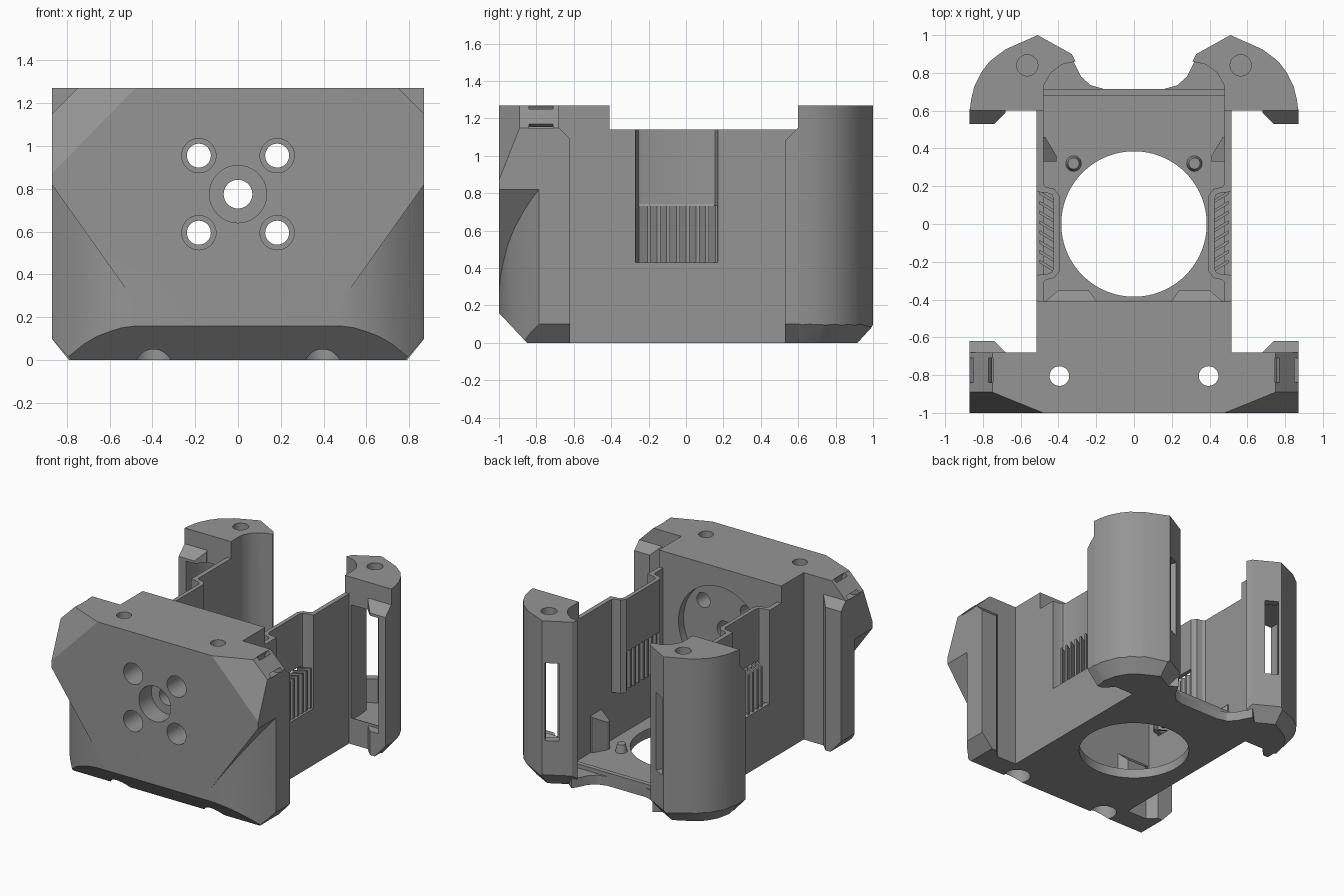
import bpy, bmesh, math
from mathutils import Vector, Matrix

if "Cube" in bpy.data.objects:
    bpy.data.objects.remove(bpy.data.objects["Cube"])

grey = bpy.data.materials.new("mid grey plastic")
grey.diffuse_color = (0.30, 0.30, 0.30, 1)
grey.use_nodes = True
grey.node_tree.nodes["Principled BSDF"].inputs["Base Color"].default_value = grey.diffuse_color


def finish(name, bm):
    bmesh.ops.recalc_face_normals(bm, faces=bm.faces)
    me = bpy.data.meshes.new(name)
    bm.to_mesh(me)
    bm.free()
    me.materials.append(grey)
    ob = bpy.data.objects.new(name, me)
    bpy.context.collection.objects.link(ob)
    return ob


def prism(name, pts, z0, z1, s=1, planes=()):
    """Extrude a plan outline; trim with (point, normal) planes; s=-1 mirrors x."""
    bm = bmesh.new()
    f = bm.faces.new([bm.verts.new((x, y, z0)) for x, y in pts])
    r = bmesh.ops.extrude_face_region(bm, geom=[f])
    vs = [v for v in r["geom"] if isinstance(v, bmesh.types.BMVert)]
    bmesh.ops.translate(bm, verts=vs, vec=(0, 0, z1 - z0))
    for co, no in planes:
        g = bm.verts[:] + bm.edges[:] + bm.faces[:]
        bmesh.ops.bisect_plane(bm, geom=g, plane_co=co, plane_no=no, clear_outer=True)
        bmesh.ops.holes_fill(bm, edges=[e for e in bm.edges if e.is_boundary], sides=0)
    bmesh.ops.scale(bm, vec=(s, 1, 1), verts=bm.verts)
    return finish(name, bm)


def box(name, x0, x1, y0, y1, z0, z1, s=1, planes=()):
    return prism(name, [(x0, y0), (x1, y0), (x1, y1), (x0, y1)], z0, z1, s, planes)


def cyl(name, a, b, r, r2=None, n=40):
    a, b = Vector(a), Vector(b)
    d = b - a
    bm = bmesh.new()
    m = Matrix.Translation((a + b) / 2) @ d.to_track_quat('Z', 'Y').to_matrix().to_4x4()
    bmesh.ops.create_cone(bm, cap_ends=True, segments=n, radius1=r,
                          radius2=r if r2 is None else r2, depth=d.length, matrix=m)
    return finish(name, bm)


def cut(ob, *tools):
    bpy.context.view_layer.objects.active = ob
    for t in tools:
        m = ob.modifiers.new("cut", 'BOOLEAN')
        m.operation, m.solver, m.object = 'DIFFERENCE', 'EXACT', t
        bpy.ops.object.modifier_apply(modifier=m.name)
        bpy.data.objects.remove(t)


# front block: wings plus central body, trimmed with chamfers and corner facets
half = [(0.87, -1), (0.87, -0.68), (0.515, -0.68), (0.515, -0.41)]
plan = half + [(-x, y) for x, y in reversed(half)]
trims = [((0, -1, 0.16), (0, -0.16, -0.15))]
for s in (1, -1):
    trims += [((s * 0.87, 0, 0.10), (s * 0.10, 0, -0.09)),
              ((s * 0.87, 0, 1.15), (s, 0, 1)),
              ((s * 0.48, -1, 1.27), (s * 0.407, -1, 0.397))]
block = prism("front_block", plan, 0, 1.27, 1, trims)

# undercut rounded lower corners, vertical bolt holes, tie loops
for s in (1, -1):
    corner = [(0.47, -1.0), (0.54, -0.992), (0.6, -0.975), (0.66, -0.953), (0.72, -0.92),
              (0.785, -0.87), (0.84, -0.82), (0.87, -0.785), (0.95, -0.7), (0.95, -1.1), (0.47, -1.1)]
    cut(block, prism("corner_cutter", corner, -0.1, 1.1, s,
                     [((0.48, -1, 0.27), (-0.55, 0, 0.39))]))
    cut(block, cyl("bolt_cutter", (s * 0.395, -0.805, -0.1), (s * 0.395, -0.805, 1.4), 0.052),
        cyl("head_cutter", (s * 0.395, -0.805, -0.1), (s * 0.395, -0.805, 0.12), 0.092))
    ring = cyl("tie_cutter", (s * 0.81, -0.84, 1.21), (s * 0.81, -0.71, 1.21), 0.088)
    cut(ring, cyl("tie_core", (s * 0.81, -0.9, 1.21), (s * 0.81, -0.6, 1.21), 0.057))
    cut(block, ring)

# front screw holes with counterbores, fan recess behind
cut(block, cyl("fan_recess_cutter", (0, -0.47, 0.775), (0, -0.3, 0.775), 0.35, n=64))
for x in (-0.183, 0.183):
    for z in (0.595, 0.955):
        cut(block, cyl("screw_cutter", (x, -1.2, z), (x, 0, z), 0.056),
            cyl("screw_head_cutter", (x, -1.2, z), (x, -0.72, z), 0.08))
cut(block, cyl("centre_cutter", (0, -1.2, 0.775), (0, 0, 0.775), 0.067),
    cyl("centre_head_cutter", (0, -1.2, 0.775), (0, -0.85, 0.775), 0.134))

# floor with large round opening
side = [(0.515, -0.45), (0.515, 0.70), (0.45, 0.80), (0.34, 0.89), (0.315, 0.85),
        (0.28, 0.78), (0.23, 0.735), (0.16, 0.715)]
floor = prism("floor", side + [(-x, y) for x, y in reversed(side)], 0, 0.07)
cut(floor, cyl("opening_cutter", (0, 0, -1), (0, 0, 1), 0.385, n=72))
box("floor_rear_lip", -0.48, 0.48, 0.68, 0.715, 0.02, 0.10)

post_plan = [(0.87, 0.60), (0.862, 0.66), (0.845, 0.73), (0.81, 0.80), (0.765, 0.86),
             (0.72, 0.895), (0.68, 0.925), (0.51, 1.0), (0.33, 0.90), (0.31, 0.86),
             (0.38, 0.845), (0.44, 0.80), (0.475, 0.74), (0.48, 0.70), (0.48, 0.60)]
pocket = [(0.81, 0.5), (0.81, 0.64), (0.78, 0.74), (0.71, 0.84), (0.64, 0.89), (0.52, 0.94),
          (0.43, 0.89), (0.52, 0.80), (0.53, 0.72), (0.53, 0.5)]

for s, tag in ((1, "right"), (-1, "left")):
    # rear post: hollow, chamfered foot, window and blind bolt hole
    feet = []
    for a in (0, 12, 30, 48, 62, 119):
        n = Vector((math.cos(math.radians(a)), math.sin(math.radians(a)), 0))
        h = max(n.x * x + n.y * y for x, y in post_plan)
        feet.append((n * h + Vector((0, 0, 0.10)), n * 0.10 + Vector((0, 0, -0.08))))
    post = prism(tag + "_rear_post", post_plan, 0, 1.27, s, feet)
    cut(post, prism("pocket_cutter", pocket, 0.18, 1.06, s, [((0.6, 0.6, 0.2), (0, -0.5, -1))]),
        prism("window_cutter", [(0.46, 1.05), (0.375, 1.003), (0.455, 0.86), (0.54, 0.907)],
              0.36, 0.95, s),
        cyl("post_bolt_cutter", (s * 0.565, 0.84, 1.12), (s * 0.565, 0.84, 1.4), 0.056))

    # guide lips facing each other on wings and posts
    foot = ((0.87, 0, 0.10), (0.10, 0, -0.09))
    prism(tag + "_front_lip", [(0.87, -0.69), (0.87, -0.62), (0.74, -0.62), (0.68, -0.68), (0.68, -0.69)],
          0, 1.15, s, [foot, ((0, -0.62, 1.09), (0, 1, 1))])
    prism(tag + "_rear_lip", [(0.87, 0.61), (0.87, 0.53), (0.74, 0.53), (0.68, 0.59), (0.68, 0.61)],
          0, 1.15, s, [foot, ((0, 0.53, 1.08), (0, -1, 1))])
    lip = bpy.data.objects[tag + "_rear_lip"]
    cut(lip, box("lip_cutter", 0.6, 0.81, 0.4, 0.7, 0.18, 1.06, s))

    # thin side wall with inward bulge and vent opening
    box(tag + "_lower_wall", 0.48, 0.515, -0.42, 0.70, 0, 0.43, s)
    bulge = [(0.515, -0.42), (0.515, -0.27), (0.46, -0.265), (0.435, -0.255), (0.425, -0.23),
             (0.425, 0.13), (0.435, 0.155), (0.46, 0.165), (0.515, 0.17), (0.515, 0.60),
             (0.48, 0.60), (0.48, 0.21), (0.465, 0.195), (0.42, 0.185), (0.395, 0.15),
             (0.395, -0.25), (0.42, -0.285), (0.465, -0.295), (0.48, -0.31), (0.48, -0.42)]
    wall = prism(tag + "_upper_wall", bulge, 0.43, 1.14, s)
    cut(wall, box("vent_cutter", 0.3, 0.455, -0.25, 0.15, 0.40, 0.74, s))
    box(tag + "_rear_wall", 0.48, 0.515, 0.59, 0.72, 0.4, 1.14, s)

    # angled vent slats
    for i in range(8):
        y = -0.255 + i * 0.052
        prism(tag + "_vent_slat", [(0.42, y), (0.50, y + 0.048), (0.50, y + 0.066), (0.42, y + 0.018)],
              0.43, 0.735, s)

    # inner details: locating pegs, corner ribs, duct lugs
    cyl(tag + "_peg", (s * 0.32, 0.32, 0.05), (s * 0.32, 0.32, 0.13), 0.045, 0.03, 24)
    prism(tag + "_rib", [(0.49, 0.33), (0.49, 0.46), (0.47, 0.46), (0.41, 0.36), (0.41, 0.33)],
          0.06, 0.36, s, [((0.41, 0.33, 0.28), (-1, 0, 1))])
    prism(tag + "_duct_lug", [(0.19, -0.42), (0.24, -0.35), (0.40, -0.35), (0.48, -0.42)],
          0.0, 0.24, s, [((0.2, -0.42, 0.24), (0, 1, 1))])

# crisp edges, smooth curves
for ob in bpy.context.scene.objects:
    ob.select_set(True)
bpy.context.view_layer.objects.active = block
bpy.ops.object.shade_smooth_by_angle(angle=math.radians(25))
